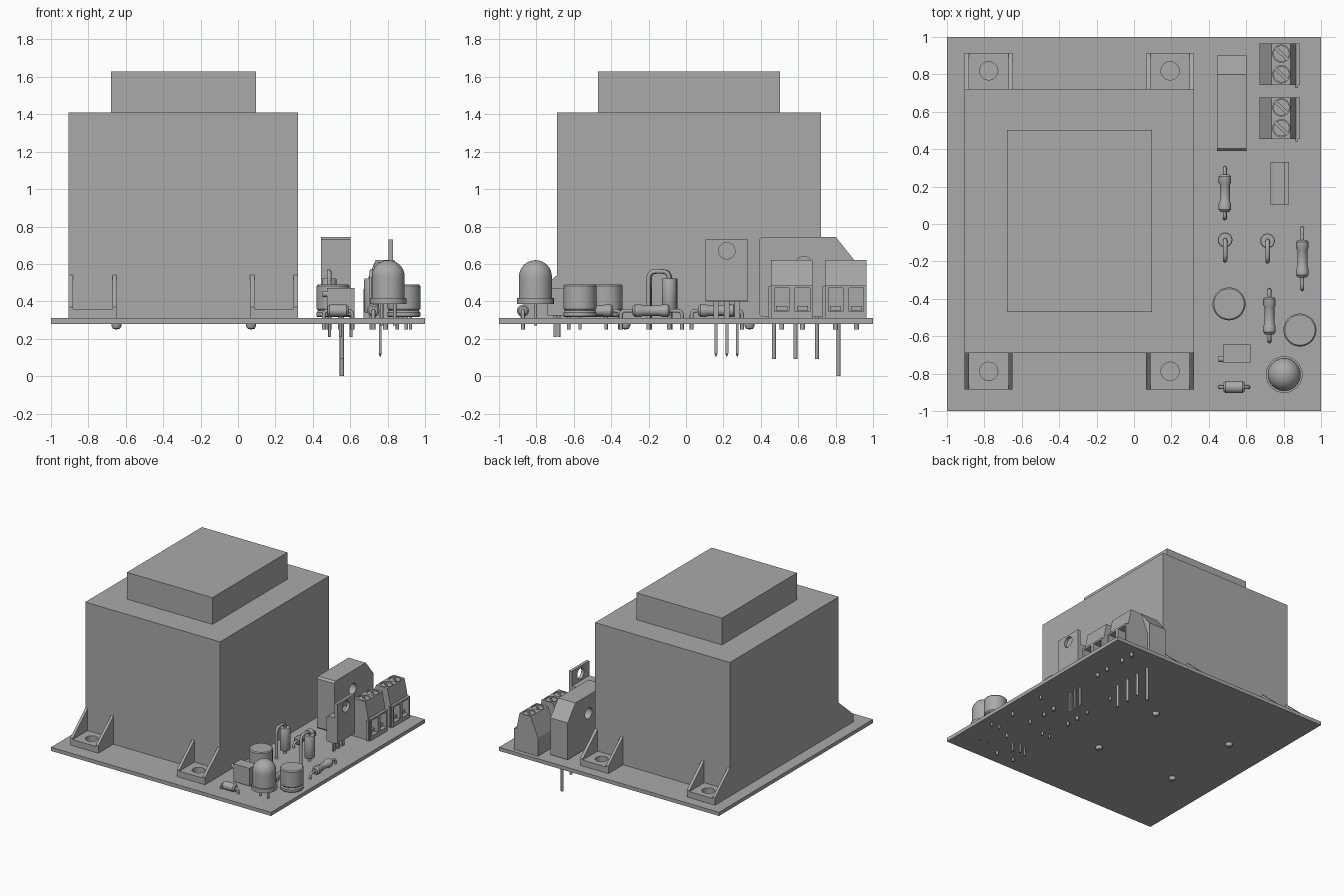
import bpy, bmesh, math
from mathutils import Vector, Matrix

cube = bpy.data.objects.get("Cube")
if cube:
    bpy.data.objects.remove(cube, do_unlink=True)

grey = bpy.data.materials.new("plain_grey")
grey.use_nodes = True
COLOR = (0.4, 0.4, 0.4, 1)
grey.diffuse_color = COLOR
grey.node_tree.nodes["Principled BSDF"].inputs["Base Color"].default_value = COLOR
TOP, LOW = 0.31, 0.25  # board surface, soldered lead ends


def finish(name, bm, smooth=False):
    bmesh.ops.recalc_face_normals(bm, faces=bm.faces)
    mesh = bpy.data.meshes.new(name)
    bm.to_mesh(mesh)
    bm.free()
    mesh.materials.append(grey)
    ob = bpy.data.objects.new(name, mesh)
    bpy.context.collection.objects.link(ob)
    if smooth:
        bpy.ops.object.select_all(action='DESELECT')
        ob.select_set(True)
        bpy.context.view_layer.objects.active = ob
        bpy.ops.object.shade_smooth_by_angle(angle=math.radians(35))
    return ob


def box(name, x, y, z):
    bm = bmesh.new()
    bmesh.ops.create_cube(bm, size=1)
    for v in bm.verts:
        v.co = Vector([(r[0] + r[1]) / 2 + c * (r[1] - r[0]) for c, r in zip(v.co, (x, y, z))])
    return finish(name, bm)


def extrude(name, points, axis, a, b):
    """Prism: an outline in the two other axes, run from a to b along the axis."""
    bm = bmesh.new()
    verts = []
    for p in points:
        co = list(p)
        co.insert(axis, a)
        verts.append(bm.verts.new(co))
    face = bm.faces.new(verts)
    new = bmesh.ops.extrude_face_region(bm, geom=[face])["geom"]
    step = Vector([b - a if i == axis else 0 for i in range(3)])
    bmesh.ops.translate(bm, vec=step, verts=[g for g in new if isinstance(g, bmesh.types.BMVert)])
    return finish(name, bm)


def lathe(name, profile, at, axis='Z', seg=32):
    """Turn (radius, height) pairs about an axis through a point."""
    bm = bmesh.new()
    verts = [bm.verts.new((r, 0, h)) for r, h in profile]
    edges = [bm.edges.new(p) for p in zip(verts, verts[1:])]
    bmesh.ops.spin(bm, geom=verts + edges, cent=(0, 0, 0), axis=(0, 0, 1),
                   angle=math.tau, steps=seg, use_duplicate=False)
    bmesh.ops.remove_doubles(bm, verts=bm.verts, dist=0.0004)
    turn = {'Z': Matrix(), 'Y': Matrix.Rotation(-math.pi / 2, 4, 'X'),
            'X': Matrix.Rotation(math.pi / 2, 4, 'Y')}[axis]
    bmesh.ops.transform(bm, matrix=Matrix.Translation(at) @ turn, verts=bm.verts)
    return finish(name, bm, True)


def rod(name, r, at, a, b, axis='Z', seg=24):
    return lathe(name, [(0, a), (r, a), (r, b), (0, b)], at, axis, seg)


def cut(ob, cutter):
    mod = ob.modifiers.new("cut", 'BOOLEAN')
    mod.operation, mod.solver, mod.object = 'DIFFERENCE', 'EXACT', cutter
    bpy.context.view_layer.objects.active = ob
    bpy.ops.object.modifier_apply(modifier=mod.name)
    bpy.data.objects.remove(cutter, do_unlink=True)


def wire(name, points, r=0.01, bend=0.025):
    """Round wire with rounded bends."""
    pts = [Vector(p) for p in points]
    path = [pts[0]]
    for a, b, c in zip(pts, pts[1:], pts[2:]):
        s, e = b + (a - b).normalized() * bend, b + (c - b).normalized() * bend
        for i in range(5):
            t = i / 4
            path.append(s * (1 - t) ** 2 + b * 2 * t * (1 - t) + e * t * t)
    path.append(pts[-1])
    curve = bpy.data.curves.new(name, 'CURVE')
    curve.dimensions = '3D'
    curve.bevel_depth, curve.bevel_resolution, curve.use_fill_caps = r, 2, True
    spline = curve.splines.new('POLY')
    spline.points.add(len(path) - 1)
    for p, co in zip(spline.points, path):
        p.co = (*co, 1)
    curve.materials.append(grey)
    ob = bpy.data.objects.new(name, curve)
    bpy.context.collection.objects.link(ob)


# Board and transformer
box("circuit_board", (-1, 1), (-1, 1), (0.28, TOP))
box("transformer_body", (-0.905, 0.32), (-0.69, 0.723), (TOP, 1.41))
box("transformer_cap", (-0.68, 0.097), (-0.47, 0.503), (1.41, 1.63))

# Mounting feet with two triangular ribs each
for side, x0 in (("right", -0.905), ("left", 0.065)):
    for end, wall, tip in (("front", -0.69, -0.885), ("back", 0.723, 0.915)):
        tag = end + "_" + side
        x1 = x0 + 0.255
        foot = box("foot_" + tag, (x0, x1), sorted((wall, tip)), (TOP, 0.36))
        cut(foot, rod("cutter", 0.049, (x0 + 0.128, (wall + tip) / 2, 0), 0.2, 0.5))
        for rx in (x0, x1 - 0.022):
            extrude("foot_rib_" + tag, [(wall, 0.35), (tip, 0.35), (tip, 0.37), (wall, 0.54)],
                    0, rx, rx + 0.022)
for x in (-0.65, 0.07):
    for y in (-0.325, 0.34):
        lathe("transformer_pin", [(0.027, 0.285), (0.027, 0.268), (0.019, 0.254), (0, 0.249)], (x, y, 0))

# Bridge rectifier
rect = extrude("bridge_rectifier", [(0.39, 0.33), (0.405, 0.317), (0.9, 0.317), (0.9, 0.62),
               (0.8, 0.745), (0.405, 0.745), (0.39, 0.73)], 0, 0.445, 0.602)
cut(rect, rod("cutter", 0.045, (0, 0.63, 0.595), 0.4, 0.7, 'X'))
for i in range(4):
    y = 0.47 + i * 0.115
    rod("rectifier_pin", 0.011, (0.555, y, 0), 0.0 if i == 3 else 0.093, 0.33, seg=12)

# Voltage regulator: thin tab, moulded body, three legs
tab = box("regulator_tab", (0.805, 0.83), (0.105, 0.332), (0.405, 0.73))
cut(tab, rod("cutter", 0.044, (0, 0.218, 0.67), 0.7, 0.9, 'X'))
extrude("regulator_body", [(0.73, 0.41), (0.745, 0.4), (0.81, 0.4), (0.81, 0.61), (0.745, 0.61),
        (0.73, 0.6)], 1, 0.105, 0.332)
for y in (0.16, 0.218, 0.274):
    box("regulator_leg", (0.753, 0.767), (y - 0.008, y + 0.008), (0.12, 0.41))
    box("regulator_leg_shoulder", (0.753, 0.767), (y - 0.014, y + 0.014), (0.3, 0.41))
    lathe("regulator_leg_tip", [(0.008, 0.121), (0, 0.1)], (0.76, y, 0), seg=8)

# Screw terminals
for y0 in (0.455, 0.743):
    y1 = y0 + 0.222
    block = extrude("terminal_block", [(0.67, TOP), (0.67, 0.46), (0.735, 0.62), (0.838, 0.62),
                    (0.866, 0.485), (0.887, 0.485), (0.887, TOP)], 1, y0, y1)
    box("terminal_key", (0.862, 0.877), (y0 - 0.015, y0), (TOP, 0.48))
    for y in (y0 + 0.057, y0 + 0.168):
        cut(block, box("cutter", (0.78, 0.95), (y - 0.039, y + 0.039), (0.345, 0.47)))
        cut(block, rod("cutter", 0.046, (0.788, y, 0), 0.59, 0.7))
        screw = rod("terminal_screw", 0.043, (0.788, y, 0), 0.58, 0.612)
        slot = box("cutter", (-0.06, 0.06), (-0.007, 0.007), (0.598, 0.7))
        slot.matrix_world = Matrix.Translation((0.788, y, 0)) @ Matrix.Rotation(-0.75, 4, 'Z')
        cut(screw, slot)
        box("terminal_clamp", (0.8, 0.86), (y - 0.03, y + 0.03), (0.35, 0.375))
        rod("terminal_pin", 0.013, (0.788, y, 0), LOW, TOP, seg=12)


def axial(name, at, axis, half, reach, r=0.033, bulge=True):
    """Lying part with leads bent down into the board."""
    e, w = 0.045, r * 0.82 if bulge else r
    prof = [(0, -half), (r * 0.7, -half), (r, -half + 0.012), (r, -half + e), (w, -half + e + 0.01)]
    prof += [(a, -h) for a, h in reversed(prof)]
    lathe(name, prof, (*at, 0.35), axis)
    d = Vector((1, 0, 0)) if axis == 'X' else Vector((0, 1, 0))
    mid = Vector((*at, 0.35))
    for s in (-1, 1):
        end = mid + d * s * (reach - 0.01)
        wire(name + "_lead", [mid + d * s * half * 0.9, end, (end.x, end.y, LOW)])


# Lying resistors and small diode
axial("resistor_back", (0.486, 0.165), 'Y', 0.1, 0.145)
axial("resistor_left", (0.9, -0.185), 'Y', 0.1, 0.173)
axial("resistor_middle", (0.724, -0.49), 'Y', 0.1, 0.147)
axial("small_diode", (0.535, -0.872), 'X', 0.057, 0.087, 0.032, False)

# Standing diodes with a looped lead
for x, y in ((0.487, -0.085), (0.714, -0.09)):
    lathe("standing_diode", [(0, 0.34), (0.036, 0.34), (0.039, 0.345), (0.039, 0.518), (0.036, 0.523),
          (0, 0.523)], (x, y, 0))
    wire("standing_diode_loop", [(x, y, 0.51), (x, y, 0.56), (x, y - 0.11, 0.56), (x, y - 0.11, LOW)], 0.012, 0.04)
    rod("standing_diode_lead", 0.012, (x, y, 0), LOW, 0.35, seg=12)

# Electrolytic capacitors with a crimped groove
for x, y in ((0.508, -0.427), (0.887, -0.567)):
    lathe("capacitor", [(0, 0.315), (0.082, 0.315), (0.088, 0.321), (0.088, 0.34), (0.08, 0.35),
          (0.088, 0.36), (0.088, 0.482), (0.081, 0.49), (0, 0.49)], (x, y, 0), seg=40)
    for s in (-0.035, 0.035):
        rod("capacitor_lead", 0.009, (x + s, y, 0), LOW, 0.32, seg=12)

# Indicator lamp
dome = [(0.088 * math.cos(a * math.pi / 16), 0.532 + 0.088 * math.sin(a * math.pi / 16)) for a in range(8)]
lathe("lamp", [(0, 0.385), (0.098, 0.385), (0.098, 0.418), (0.088, 0.418)] + dome + [(0, 0.62)],
      (0.803, -0.805, 0), seg=40)
for s in (-0.035, 0.035):
    rod("lamp_lead", 0.009, (0.803 + s, -0.805, 0), 0.27, 0.39, seg=12)

# Trimmer with side adjuster
box("trimmer", (0.475, 0.622), (-0.74, -0.645), (0.325, 0.47))
rod("trimmer_adjuster", 0.016, (0, -0.722, 0.44), 0.452, 0.476, 'X')
for x, y in ((0.49, -0.7), (0.548, -0.68), (0.605, -0.7)):
    rod("trimmer_pin", 0.008, (x, y, 0), 0.21, 0.33, seg=12)
